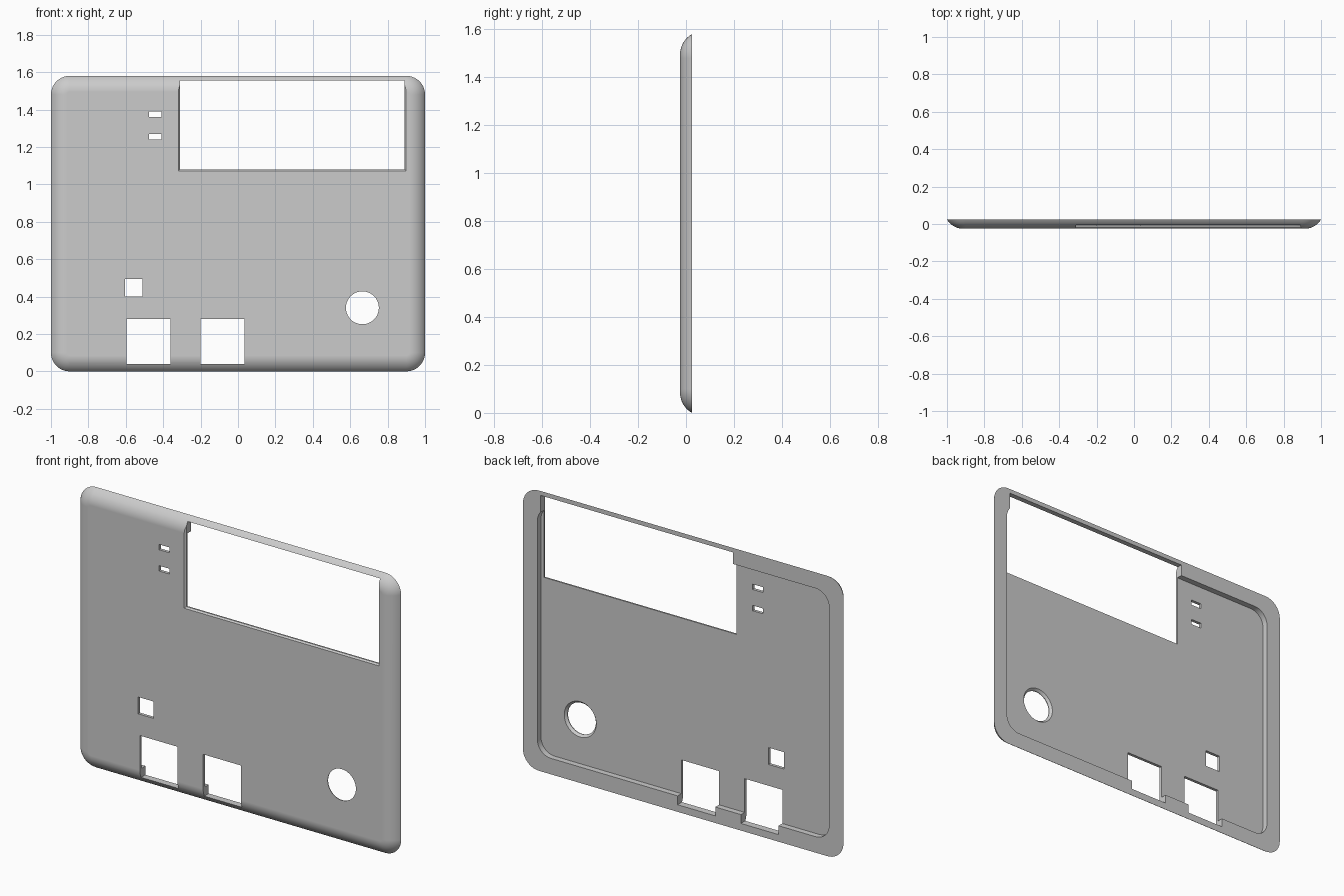
import bpy, bmesh, math

cube = bpy.data.objects.get("Cube")
if cube:
    bpy.data.objects.remove(cube, do_unlink=True)

HEIGHT = 1.58
FRONT, BACK, FLOOR = -0.025, 0.025, -0.008
CORNER = 0.1       # outer corner radius
ROUND = 0.085      # width of the rounded front border
RIM = 0.09         # width of the flat back rim

plastic = bpy.data.materials.new("grey plastic")
plastic.use_nodes = True
grey = (0.6, 0.6, 0.6, 1)
plastic.diffuse_color = grey
plastic.node_tree.nodes["Principled BSDF"].inputs["Base Color"].default_value = grey


def make_object(name, bm):
    bmesh.ops.recalc_face_normals(bm, faces=bm.faces)
    mesh = bpy.data.meshes.new(name)
    bm.to_mesh(mesh)
    bm.free()
    mesh.materials.append(plastic)
    obj = bpy.data.objects.new(name, mesh)
    bpy.context.collection.objects.link(obj)
    return obj


def loft(bm, rings):
    """Skin a list of equal-length point rings and cap both ends."""
    rings = [[bm.verts.new(p) for p in ring] for ring in rings]
    for a, b in zip(rings, rings[1:]):
        for i in range(len(a)):
            j = (i + 1) % len(a)
            bm.faces.new((a[i], a[j], b[j], b[i]))
    bm.faces.new(rings[0])
    bm.faces.new(rings[-1])


def rounded_ring(inset, radius, y, steps=10):
    hx, hz = 1 - inset - radius, HEIGHT / 2 - inset - radius
    ring = []
    for quarter, (sx, sz) in enumerate([(1, 1), (-1, 1), (-1, -1), (1, -1)]):
        for k in range(steps + 1):
            a = (quarter + k / steps) * math.pi / 2
            ring.append((sx * hx + radius * math.cos(a), y,
                         HEIGHT / 2 + sz * hz + radius * math.sin(a)))
    return ring


def rect_ring(x0, x1, z0, z1, y, grow=0):
    return [(x0 - grow, y, z0 - grow), (x1 + grow, y, z0 - grow),
            (x1 + grow, y, z1 + grow), (x0 - grow, y, z1 + grow)]


def circle_ring(x, z, radius, y, sides=48):
    return [(x + radius * math.cos(i * math.tau / sides), y,
             z + radius * math.sin(i * math.tau / sides)) for i in range(sides)]


# Panel shell: rounded front border, flat back rim, recessed back
depth = BACK - FRONT
arc_radius = (ROUND ** 2 + depth ** 2) / (2 * depth)
sweep = math.asin(ROUND / arc_radius)
rings = []
for k in range(11):
    a = sweep * k / 10
    inset = ROUND - arc_radius * math.sin(a)
    rings.append(rounded_ring(inset, CORNER - inset,
                              FRONT + arc_radius * (1 - math.cos(a))))
rings.append(rounded_ring(RIM, 0.085, BACK))
rings.append(rounded_ring(RIM, 0.085, FLOOR))
bm = bmesh.new()
loft(bm, rings)
panel = make_object("front_panel", bm)

# Openings: two ports, a small square, two indicator slots
bm = bmesh.new()
for box in [(-0.595, -0.36, 0.04, 0.28), (-0.2, 0.035, 0.04, 0.28),
            (-0.605, -0.51, 0.4, 0.495),
            (-0.475, -0.41, 1.36, 1.39), (-0.475, -0.41, 1.24, 1.27)]:
    loft(bm, [rect_ring(*box, y) for y in (-0.1, 0.1)])

# Display window with a slim front chamfer
window = (-0.31, 0.89, 1.08, 1.555)
loft(bm, [rect_ring(*window, FRONT - 0.01, 0.018),
          rect_ring(*window, FRONT + 0.008), rect_ring(*window, 0.1)])

# Round button hole, flared towards the back
loft(bm, [circle_ring(0.665, 0.34, r, y) for r, y in
          ((0.088, -0.1), (0.088, FRONT + 0.004), (0.1, FLOOR), (0.1, 0.1))])
cutter = make_object("opening_cutter", bm)
cutter.hide_render = True

# Cut the openings, then shade
bpy.context.view_layer.objects.active = panel
panel.select_set(True)
cut = panel.modifiers.new("openings", "BOOLEAN")
cut.operation = "DIFFERENCE"
cut.solver = "EXACT"
cut.object = cutter
bpy.ops.object.modifier_apply(modifier=cut.name)
bpy.data.objects.remove(cutter, do_unlink=True)
bpy.ops.object.shade_smooth_by_angle(angle=math.radians(25))
normals = panel.modifiers.new("flat_front", "WEIGHTED_NORMAL")
normals.keep_sharp = True
